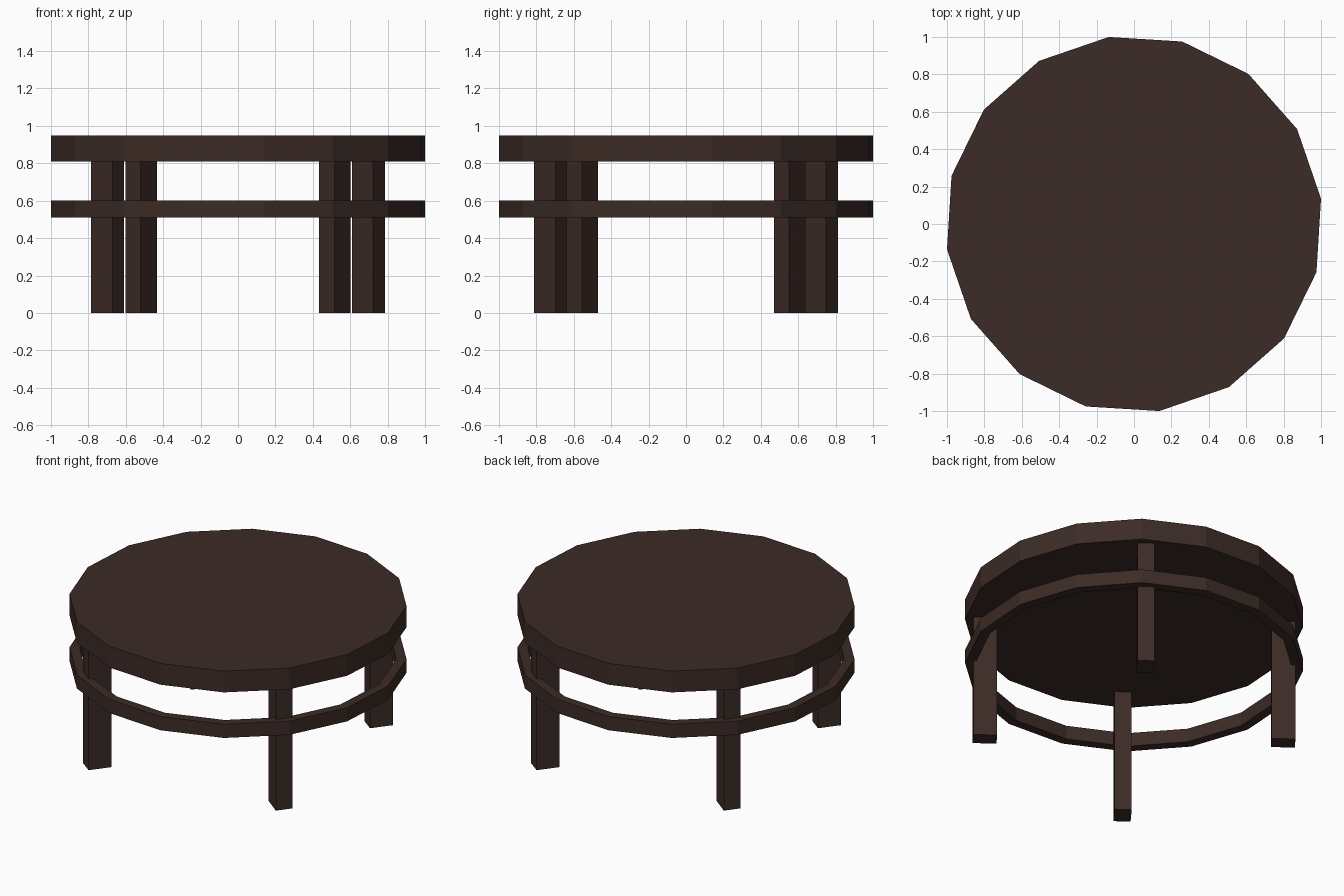
import bpy, bmesh
from math import sin, cos, radians

if "Cube" in bpy.data.objects:
    bpy.data.objects.remove(bpy.data.objects["Cube"])

SIDES = 16
OFFSET = radians(7.7)      # rotation of the 16-sided outline
RADIUS = 1.009

wood = bpy.data.materials.new("dark_wood")
wood.diffuse_color = (0.045, 0.024, 0.019, 1)
wood.use_nodes = True
wood.node_tree.nodes["Principled BSDF"].inputs["Base Color"].default_value = wood.diffuse_color


def outline(r):
    step = radians(360 / SIDES)
    return [(r * cos(OFFSET + i * step), r * sin(OFFSET + i * step)) for i in range(SIDES)]


def finish(name, bm):
    bmesh.ops.recalc_face_normals(bm, faces=bm.faces)
    mesh = bpy.data.meshes.new(name)
    bm.to_mesh(mesh)
    bm.free()
    mesh.materials.append(wood)
    obj = bpy.data.objects.new(name, mesh)
    bpy.context.collection.objects.link(obj)
    return obj


def prism(name, points, z0, z1):
    bm = bmesh.new()
    low = [bm.verts.new((x, y, z0)) for x, y in points]
    high = [bm.verts.new((x, y, z1)) for x, y in points]
    bm.faces.new(low)
    bm.faces.new(high)
    n = len(points)
    for i in range(n):
        j = (i + 1) % n
        bm.faces.new((low[i], low[j], high[j], high[i]))
    return finish(name, bm)


def ring(name, r_out, r_in, z0, z1):
    bm = bmesh.new()
    section = [(r_out, z0), (r_out, z1), (r_in, z1), (r_in, z0)]
    loops = [[bm.verts.new((x, y, z)) for x, y in outline(r)] for r, z in section]
    for k in range(4):
        a, b = loops[k], loops[(k + 1) % 4]
        for i in range(SIDES):
            j = (i + 1) % SIDES
            bm.faces.new((a[i], a[j], b[j], b[i]))
    return finish(name, bm)


# Round slab top
prism("table_top", outline(RADIUS), 0.81, 0.95)

# Open hoop around the legs
ring("hoop", RADIUS, 0.948, 0.51, 0.60)

# Four rectangular legs, long side pointing outward
DEPTH, WIDTH = 0.143, 0.103
legs = {
    "back_right_leg": (0.518, 0.724, 52.7),
    "back_left_leg": (-0.697, 0.554, 142.7),
    "front_left_leg": (-0.518, -0.724, 232.7),
    "front_right_leg": (0.697, -0.554, 322.7),
}
for name, (cx, cy, angle) in legs.items():
    c, s = cos(radians(angle)), sin(radians(angle))
    corners = [(u * DEPTH / 2, v * WIDTH / 2) for u, v in ((-1, -1), (1, -1), (1, 1), (-1, 1))]
    prism(name, [(cx + u * c - v * s, cy + u * s + v * c) for u, v in corners], 0, 0.82)
